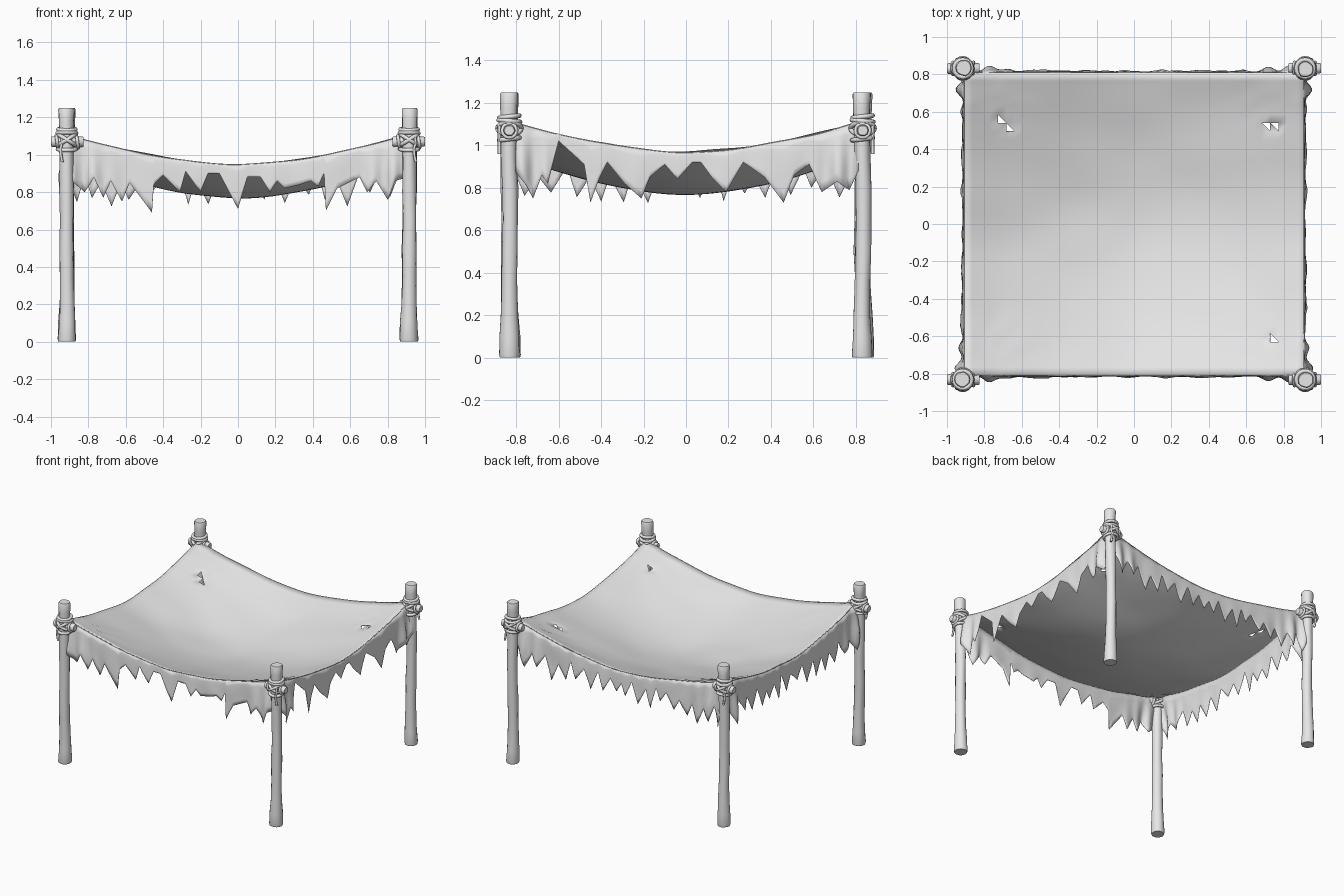
import bpy, bmesh, math, random
from mathutils import Vector, Matrix, noise

random.seed(7)
if "Cube" in bpy.data.objects:
    bpy.data.objects.remove(bpy.data.objects["Cube"], do_unlink=True)

HALF_X, HALF_Y = 0.91, 0.81
POST_X, POST_Y = 0.915, 0.832
CORNERS = [(sx, sy) for sx in (-1, 1) for sy in (-1, 1)]

grey = bpy.data.materials.new("pale_grey")
grey.use_nodes = True
grey.diffuse_color = (0.8, 0.8, 0.8, 1)
grey.node_tree.nodes["Principled BSDF"].inputs["Base Color"].default_value = (0.8, 0.8, 0.8, 1)


def finish(name, bm, angle=45, thickness=0):
    """Turn a bmesh into a smooth shaded object."""
    mesh = bpy.data.meshes.new(name)
    bm.to_mesh(mesh)
    bm.free()
    obj = bpy.data.objects.new(name, mesh)
    bpy.context.collection.objects.link(obj)
    mesh.materials.append(grey)
    bpy.ops.object.select_all(action='DESELECT')
    obj.select_set(True)
    bpy.context.view_layer.objects.active = obj
    bpy.ops.object.shade_smooth_by_angle(angle=math.radians(angle))
    if thickness:
        mod = obj.modifiers.new("thickness", 'SOLIDIFY')
        mod.thickness = thickness
    return obj


def tube(bm, centres, radii, axes, sides=12, closed=False, rough=0):
    """Skin rings of vertices placed along a path; axes gives two ring axes per point."""
    rings = []
    for c, r, (a, b) in zip(centres, radii, axes):
        ring = []
        for i in range(sides):
            t = math.tau * i / sides
            d = a * math.cos(t) + b * math.sin(t)
            bump = 1 + rough * noise.noise(Vector((d.x * 2, d.y * 2, c.z * 4)) + c)
            ring.append(bm.verts.new(c + d * r * bump))
        rings.append(ring)
    pairs = list(zip(rings, rings[1:])) + ([(rings[-1], rings[0])] if closed else [])
    for lo, hi in pairs:
        for i in range(sides):
            j = (i + 1) % sides
            bm.faces.new((lo[i], lo[j], hi[j], hi[i]))
    if not closed:
        bm.faces.new(rings[0][::-1])
        bm.faces.new(rings[-1])


def rope_loop(bm, centre, radius, tilt, thick=0.011):
    """Closed rope ring, tilted by a rotation matrix."""
    centres, axes = [], []
    for i in range(24):
        t = math.tau * i / 24
        d = tilt @ Vector((math.cos(t), math.sin(t), 0))
        centres.append(centre + d * radius)
        axes.append((d, tilt @ Vector((0, 0, 1))))
    tube(bm, centres, [thick] * 24, axes, 8, closed=True)


def cloth_z(x, y):
    """Height of the sagging cloth, with soft wrinkles and pleats at the corners."""
    a = min(1, abs(x) / HALF_X) ** 1.7
    b = min(1, abs(y) / HALF_Y) ** 1.7
    z = 0.77 + 0.2 * a + 0.18 * b - 0.04 * a * b
    z += 0.008 * noise.noise(Vector((x * 3, y * 4, 1)))
    dx, dy = HALF_X - abs(x), HALF_Y - abs(y)
    d = math.hypot(dx, dy)
    fade = max(0, 1 - d / 0.45) * min(1, d / 0.15)
    return z + 0.009 * fade * math.sin(16 * math.atan2(dy, dx))


# Canopy sheet with a few torn triangular holes
bm = bmesh.new()
bmesh.ops.create_grid(bm, x_segments=40, y_segments=36, size=1)
for v in bm.verts:
    v.co.x *= HALF_X
    v.co.y *= HALF_Y
for hx, hy in [(-0.71, 0.57), (-0.66, 0.53), (0.71, 0.5), (0.76, 0.51), (0.76, -0.62)]:
    spot = Vector((hx, hy, 0))
    face = min(bm.faces, key=lambda f: (f.calc_center_median() - spot).length)
    halves = bmesh.ops.triangulate(bm, faces=[face])["faces"]
    bmesh.ops.delete(bm, geom=[halves[0]], context='FACES')
for v in bm.verts:
    v.co.z = cloth_z(v.co.x, v.co.y)
finish("canopy", bm, 60, 0.004)

# Ragged lower outlines of the hanging edges: position along the side, height
FRONT = [(-.82, .80), (-.77, .88), (-.72, .77), (-.68, .86), (-.62, .75), (-.58, .85),
         (-.46, .69), (-.45, .84), (-.40, .89), (-.31, .80), (-.28, .91), (-.20, .80),
         (-.16, .9), (-.1, .9), (0, .71), (.05, .88), (.12, .88), (.17, .80), (.21, .86),
         (.25, .82), (.33, .84), (.39, .86), (.43, .83), (.46, .9), (.47, .7), (.53, .82),
         (.65, .88), (.69, .80), (.74, .86), (.8, .76), (.84, .86)]
SIDE = [(-.75, .81), (-.72, .75), (-.68, .86), (-.65, .82), (-.6, 1.02), (-.48, .91),
        (-.45, .73), (-.41, .84), (-.37, .92), (-.29, .82), (-.21, .75), (-.17, .85),
        (-.1, .91), (-.04, .84), (.03, .92), (.07, .92), (.12, .85), (.19, .78), (.27, .92),
        (.37, .85), (.46, .73), (.51, .86), (.58, .91), (.64, .78), (.71, .83), (.77, .79)]


def random_rags(half):
    """Alternating tips and notches for a torn hem."""
    points, t, tip = [], -half + 0.05, True
    while t < half - 0.03:
        low, high = (0.72, 0.81) if tip else (0.85, 0.91)
        points.append((t, random.uniform(low, high)))
        t += random.uniform(0.035, 0.075)
        tip = not tip
    return points


def valance(name, outline, half, place):
    """Hanging torn strip; place maps (along, outward) to x, y."""
    outline = [(-half, 0.88)] + outline + [(half, 0.88)]
    columns = []
    for (t0, z0), (t1, z1) in zip(outline, outline[1:]):
        columns += [(t0 + (t1 - t0) * k / 4, z0 + (z1 - z0) * k / 4) for k in range(4)]
    columns.append(outline[-1])
    bm = bmesh.new()
    grid = []
    rows = 6
    for t, low in columns:
        top = cloth_z(*place(t, 0))
        corner = max(0, 1 - (half - abs(t)) / 0.3)
        column = []
        for k in range(rows + 1):
            f = k / rows
            z = top + (min(low, top - 0.02) - top) * f
            drop = min(1, (top - z) / 0.2)
            out = 0.012 * math.sqrt(drop) + drop * corner * (0.015 + 0.022 * math.sin(t * 55))
            out += 0.012 * drop * noise.noise(Vector((t * 9, z * 5, half)))
            column.append(bm.verts.new((*place(t, out), z)))
        grid.append(column)
    for a, b in zip(grid, grid[1:]):
        for k in range(rows):
            bm.faces.new((a[k], a[k + 1], b[k + 1], b[k]))
    bmesh.ops.recalc_face_normals(bm, faces=bm.faces)
    finish(name, bm, 60, 0.003)


valance("front_valance", FRONT, HALF_X, lambda t, o: (t, -HALF_Y - o))
valance("back_valance", random_rags(HALF_X), HALF_X, lambda t, o: (t, HALF_Y + o))
valance("left_valance", SIDE, HALF_Y, lambda t, o: (HALF_X + o, t))
valance("right_valance", random_rags(HALF_Y), HALF_Y, lambda t, o: (-HALF_X - o, t))

# Posts, pegs and rope lashings at the four corners
POST_PROFILE = [(0, .046), (.012, .049), (.1, .045), (.2, .04), (.35, .037), (.5, .038),
                (.65, .036), (.8, .038), (.95, .037), (1.1, .039), (1.18, .041),
                (1.24, .043), (1.25, .038)]
X, Y, Z = Vector((1, 0, 0)), Vector((0, 1, 0)), Vector((0, 0, 1))
for sx, sy in CORNERS:
    label = ("front" if sy < 0 else "back") + ("_left" if sx > 0 else "_right")
    base = Vector((sx * POST_X, sy * POST_Y, 0))

    bm = bmesh.new()
    centres = []
    for z, r in POST_PROFILE:
        wobble = Vector((noise.noise(base * 3 + Z * z * 3), noise.noise(base * 5 + Z * z * 3), 0))
        centres.append(base + Z * z + wobble * 0.008)
    tube(bm, centres, [r for z, r in POST_PROFILE], [(X, Y)] * len(centres), 14, rough=0.12)
    finish(label + "_post", bm, 50)

    # short peg crossing the post
    bm = bmesh.new()
    mid = base + Z * 1.07
    stops = [-0.09, -0.084, 0, 0.079, 0.085]
    tube(bm, [mid + X * sx * s for s in stops], [.024, .029, .028, .029, .024],
         [(Y, Z)] * len(stops), 10, rough=0.1)
    bmesh.ops.recalc_face_normals(bm, faces=bm.faces)
    finish(label + "_peg", bm, 50)

    # wraps around the post, crossed lashings and a loop on the peg
    bm = bmesh.new()
    for z, r, roll in [(1.135, .047, 6), (1.115, .051, -5), (1.03, .049, 7)]:
        rope_loop(bm, base + Z * z, r, Matrix.Rotation(math.radians(roll), 3, 'X'))
    for roll in (-32, 32):
        rope_loop(bm, mid + Z * 0.01, 0.056, Matrix.Rotation(math.radians(roll), 3, 'Y'))
    for s in (0.052, -0.056):
        rope_loop(bm, mid + X * sx * s, 0.033, Matrix.Rotation(math.radians(82), 3, 'Y'), 0.009)
    # loose rope end
    path = [base + Vector((sx * 0.03, sy * 0.047, 1.1 - 0.035 * k)) + X * 0.006 * math.sin(k * 2)
            for k in range(5)]
    tube(bm, path, [0.008] * len(path), [(X, Y)] * len(path), 8)
    bmesh.ops.recalc_face_normals(bm, faces=bm.faces)
    finish(label + "_rope", bm, 60)
